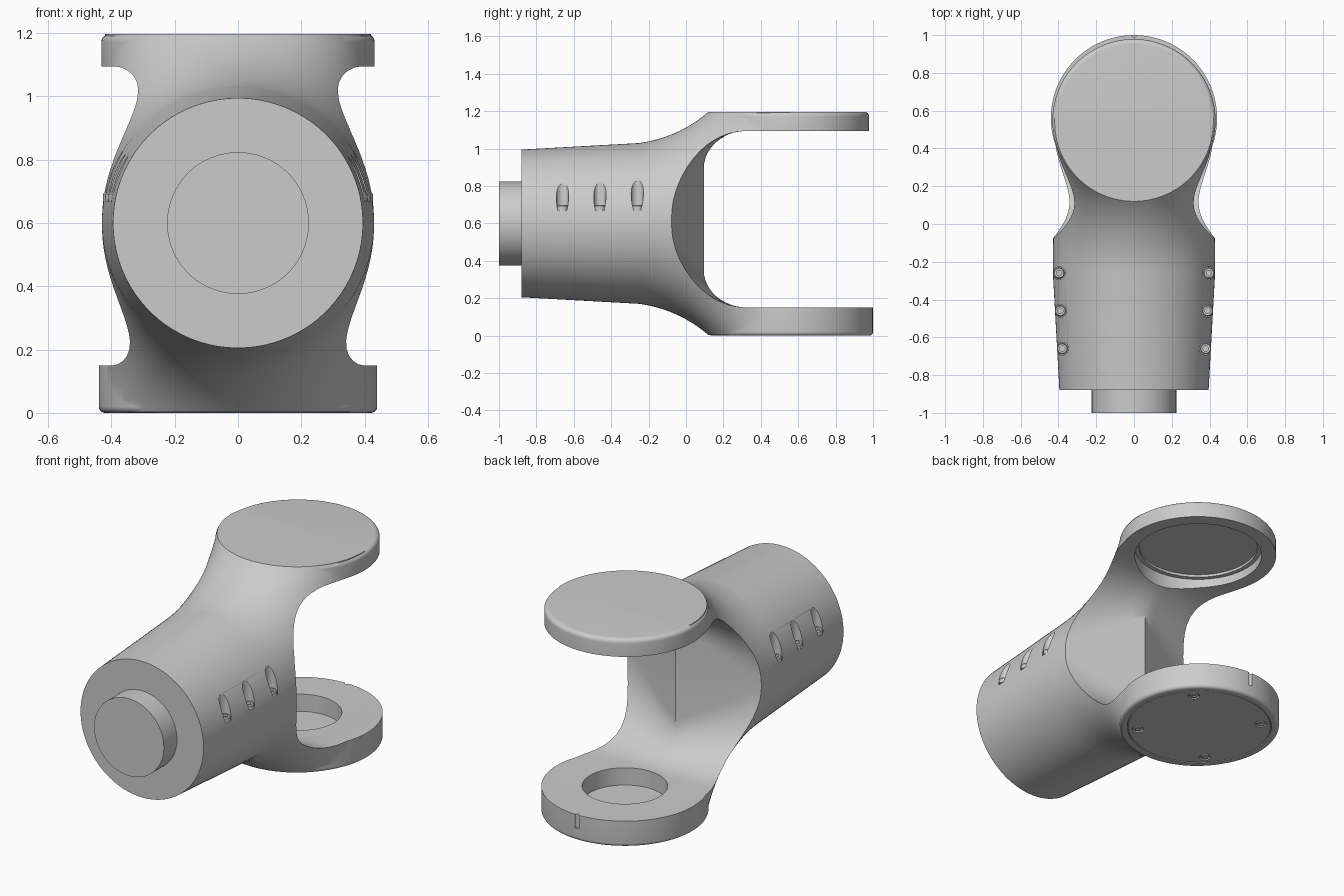
import bpy, bmesh, math
from mathutils import Matrix, Vector

if "Cube" in bpy.data.objects:
    bpy.data.objects.remove(bpy.data.objects["Cube"])

CZ = 0.6      # axis height of the sleeve
DY = 0.55     # y of the fork's pivot axis


def make(name, bm):
    bmesh.ops.recalc_face_normals(bm, faces=bm.faces[:])
    me = bpy.data.meshes.new(name)
    bm.to_mesh(me)
    bm.free()
    ob = bpy.data.objects.new(name, me)
    bpy.context.collection.objects.link(ob)
    return ob


def turned(name, profile, loc, axis='Z', seg=96):
    """Closed solid of revolution from (radius, height) points."""
    bm = bmesh.new()
    rot = Matrix.Rotation(math.pi / 2, 4, 'X') if axis == 'Y' else Matrix()
    mat = Matrix.Translation(loc) @ rot
    rings = []
    for r, h in profile:
        rings.append([bm.verts.new(mat @ Vector((r * math.cos(a), r * math.sin(a), h)))
                      for a in (2 * math.pi * i / seg for i in range(seg))])
    for a, b in zip(rings, rings[1:]):
        for i in range(seg):
            j = (i + 1) % seg
            bm.faces.new((a[i], a[j], b[j], b[i]))
    bm.faces.new(rings[0])
    bm.faces.new(rings[-1])
    return make(name, bm)


def round_edge(r, h, b, up=1):
    """Profile of a disc edge rounded at height h."""
    return [(r - b + b * math.cos(k * math.pi / 12), h - up * (b - b * math.sin(k * math.pi / 12)))
            for k in range(7)]


def boolean(ob, tools, op):
    for t in tools:
        m = ob.modifiers.new("bool", 'BOOLEAN')
        m.operation, m.solver, m.object = op, 'EXACT', t
        bpy.context.view_layer.objects.active = ob
        bpy.ops.object.modifier_apply(modifier=m.name)
        bpy.data.objects.remove(t)


def smooth(ob, angle=32):
    bpy.ops.object.select_all(action='DESELECT')
    ob.select_set(True)
    bpy.context.view_layer.objects.active = ob
    bpy.ops.object.shade_smooth_by_angle(angle=math.radians(angle))


# Sleeve flowing into both fork arms: loft from a round section to the two disc rims
def fork_loft():
    bm = bmesh.new()
    n = 48
    half = [math.radians(1 + 178 * i / (n - 1)) for i in range(n)]
    angles = [(a, 1) for a in half] + [(math.pi - a, -1) for a in half]

    def ring(fn):
        return [bm.verts.new(fn(math.cos(a), math.sin(a), s)) for a, s in angles]

    def arm(t):
        def fn(c, sn, s):
            S = (-0.25, 0.43 * sn)
            E = (DY - 0.01 - 0.42 * sn, 0.597)
            k = 0.57 + 0.35 * (1 - sn)
            C = (S[0] + (E[0] - S[0]) * k, S[1] + 0.03 * sn)
            w = ((1 - t) ** 2, 2 * t * (1 - t), t * t)
            y = w[0] * S[0] + w[1] * C[0] + w[2] * E[0]
            z = w[0] * S[1] + w[1] * C[1] + w[2] * E[1]
            return ((0.43 - 0.01 * t * t) * c, y, CZ + s * z)
        return fn

    rings = [ring(lambda c, sn, s: (0.395 * c, -0.88, CZ + s * 0.395 * sn))]
    rings += [ring(arm(i / 18)) for i in range(19)]
    rings.append(ring(lambda c, sn, s: (0.42 * c, DY + 0.01, CZ + s * 0.597)))
    N = 2 * n
    for a, b in zip(rings, rings[1:]):
        for i in range(N):
            j = (i + 1) % N
            bm.faces.new((a[i], a[j], b[j], b[i]))
    for r in (rings[0], rings[-1]):
        for i in range(n - 1):
            bm.faces.new((r[i], r[i + 1], r[N - 2 - i], r[N - 1 - i]))
    return make("fork_body", bm)


# Opening between the discs: filleted slot, swept back towards both sides
def opening_cutter():
    bm = bmesh.new()
    secs = []
    for k in range(-6, 7):
        x = 0.48 * k / 6
        y0, rz, ye = 0.095 - 0.4 * abs(x), 0.2 + 0.55 * abs(x), 0.33
        pts = [(1.3, 0.15)]
        for i in range(13):
            a = math.pi / 2 * i / 12
            pts.append((ye - (ye - y0) * math.sin(a), 0.15 + rz * (1 - math.cos(a))))
        for i in range(12, -1, -1):
            a = math.pi / 2 * i / 12
            pts.append((ye - (ye - y0) * math.sin(a), 1.095 - rz * (1 - math.cos(a))))
        pts.append((1.3, 1.095))
        secs.append([bm.verts.new((x, y, z)) for y, z in pts])
    m = len(secs[0])
    for a, b in zip(secs, secs[1:]):
        for i in range(m):
            j = (i + 1) % m
            bm.faces.new((a[i], a[j], b[j], b[i]))
    bm.faces.new(secs[0])
    bm.faces.new(secs[-1])
    return make("opening_cutter", bm)


body = fork_loft()
top_disc = turned("top_disc", [(0.432, 1.04)] + round_edge(0.432, 1.197, 0.025), (0, DY - 0.003, 0))
base_disc = turned("base_disc", [(0.44, 0.2)] + round_edge(0.44, 0.0, 0.02, -1), (0, 0.56, 0))
boolean(body, [top_disc, base_disc], 'UNION')

# Slot, sockets, notch and screw pockets
cutters = [opening_cutter(),
           turned("top_socket", [(0.35, 1.0), (0.35, 1.145), (0.325, 1.145), (0.325, 1.16)], (0, DY, 0)),
           turned("base_socket", [(0.225, 0.05), (0.225, 0.3)], (0, 0.56, 0)),
           turned("cap_seat", [(0.397, -0.1), (0.397, 0.012)], (0, 0.56, 0)),
           turned("rim_notch", [(0.012, 0.07), (0.012, 0.3)], (0, 1.0, 0), seg=12)]
spots = [(s * x, y) for s in (-1, 1) for x, y in ((0.38, -0.66), (0.39, -0.46), (0.397, -0.26))]
for x, y in spots:
    cutters.append(turned("pocket", [(0.033, 0.67), (0.033, 1.1)], (x, y, 0), seg=32))
boolean(body, cutters, 'DIFFERENCE')
smooth(body)


# Socket-head screws
def screw(name, x, y, z, up, r=0.029, h=0.03):
    ob = turned(name, [(r, 0), (r, up * h * 0.8), (r * 0.85, up * h), (r * 0.5, up * h),
                       (r * 0.5, up * h * 0.4)], (x, y, z), seg=24)
    smooth(ob)


for i, (x, y) in enumerate(spots):
    screw(f"side_screw_{i}", x, y, 0.668, 1)

# Cap under the base disc with four counterbored screws
cap = turned("base_cap", [(0.392, 0.013), (0.392, 0.001)], (0, 0.56, 0))
corners = [(0.34 * math.cos(a), 0.56 + 0.34 * math.sin(a))
           for a in (math.pi / 4 + k * math.pi / 2 for k in range(4))]
boolean(cap, [turned("bore", [(0.032, -0.1), (0.032, 0.1)], (x, y, 0), seg=32)
              for x, y in corners], 'DIFFERENCE')
smooth(cap)
for i, (x, y) in enumerate(corners):
    screw(f"cap_screw_{i}", x, y, 0.013, -1, 0.026, 0.011)

# Shaft stub at the front
shaft = turned("shaft_stub", [(0.224, -0.02), (0.224, 0.12)], (0, -0.88, CZ), axis='Y')
smooth(shaft)
